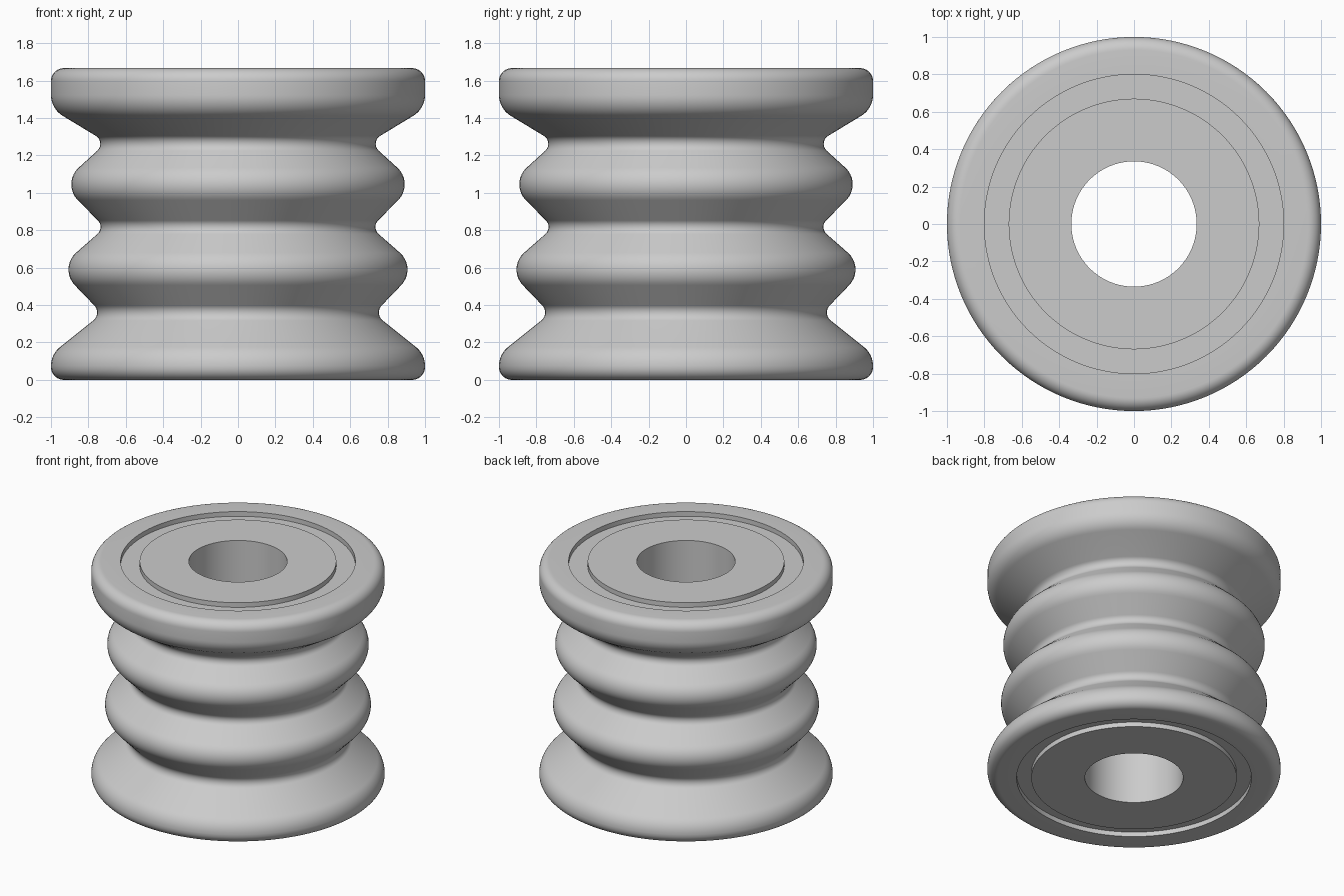
import bpy, bmesh, math
from mathutils import Vector

cube = bpy.data.objects.get("Cube")
if cube:
    bpy.data.objects.remove(cube, do_unlink=True)

HEIGHT = 1.667
BORE = 0.335
SEGMENTS = 128


def make_material(name, color):
    mat = bpy.data.materials.new(name)
    mat.use_nodes = True
    mat.diffuse_color = color
    mat.node_tree.nodes["Principled BSDF"].inputs["Base Color"].default_value = color
    return mat


def fillet(corners, steps=9):
    """Round each (radius, height, fillet) corner of a closed profile."""
    points = []
    for i, (x, z, r) in enumerate(corners):
        p = Vector((x, z))
        if r == 0:
            points.append(p)
            continue
        before = Vector(corners[i - 1][:2])
        after = Vector(corners[(i + 1) % len(corners)][:2])
        a, b = (before - p).normalized(), (after - p).normalized()
        half = a.angle(b) / 2
        centre = p + (a + b).normalized() * r / math.sin(half)
        start = p + a * r / math.tan(half) - centre
        end = p + b * r / math.tan(half) - centre
        sweep = start.angle(end)
        for k in range(steps + 1):
            t = k / steps
            arc = (start * math.sin((1 - t) * sweep) + end * math.sin(t * sweep)) / math.sin(sweep)
            points.append(centre + arc)
    return points


def revolve(name, profile, mat):
    bm = bmesh.new()
    verts = [bm.verts.new((p.x, 0, p.y)) for p in profile]
    edges = [bm.edges.new((v, verts[(i + 1) % len(verts)])) for i, v in enumerate(verts)]
    bmesh.ops.spin(bm, geom=verts + edges, cent=(0, 0, 0), axis=(0, 0, 1),
                   angle=math.tau, steps=SEGMENTS, use_merge=True)
    bmesh.ops.remove_doubles(bm, verts=bm.verts, dist=0.0001)
    bmesh.ops.recalc_face_normals(bm, faces=bm.faces)
    mesh = bpy.data.meshes.new(name)
    bm.to_mesh(mesh)
    bm.free()
    mesh.materials.append(mat)
    obj = bpy.data.objects.new(name, mesh)
    bpy.context.collection.objects.link(obj)
    bpy.ops.object.select_all(action="DESELECT")
    obj.select_set(True)
    bpy.context.view_layer.objects.active = obj
    bpy.ops.object.shade_smooth_by_angle(angle=math.radians(30))
    return obj


# Ribbed outer wall, from bottom flange to top flange
ribs = [
    (1.0, 0, 0.07), (1.0, 0.137, 0.13),
    (0.727, 0.355, 0.055), (0.96, 0.597, 0.12),
    (0.712, 0.815, 0.05), (0.945, 1.05, 0.12),
    (0.703, 1.27, 0.05), (1.0, 1.45, 0.13),
    (1.0, HEIGHT, 0.07),
]


# Ring groove in an end face, between the hub and the rim
def groove(face, floor, hub):
    return [(0.8, face, 0), (0.8, floor, 0), (hub, floor, 0), (hub, face, 0), (BORE, face, 0)]


depth = 0.035
top = groove(HEIGHT, HEIGHT - depth, 0.67)
bottom = groove(0, depth, 0.7)[::-1]

grey = make_material("light grey", (0.6, 0.6, 0.6, 1))
revolve("ribbed_bushing", fillet(ribs + top + bottom), grey)
